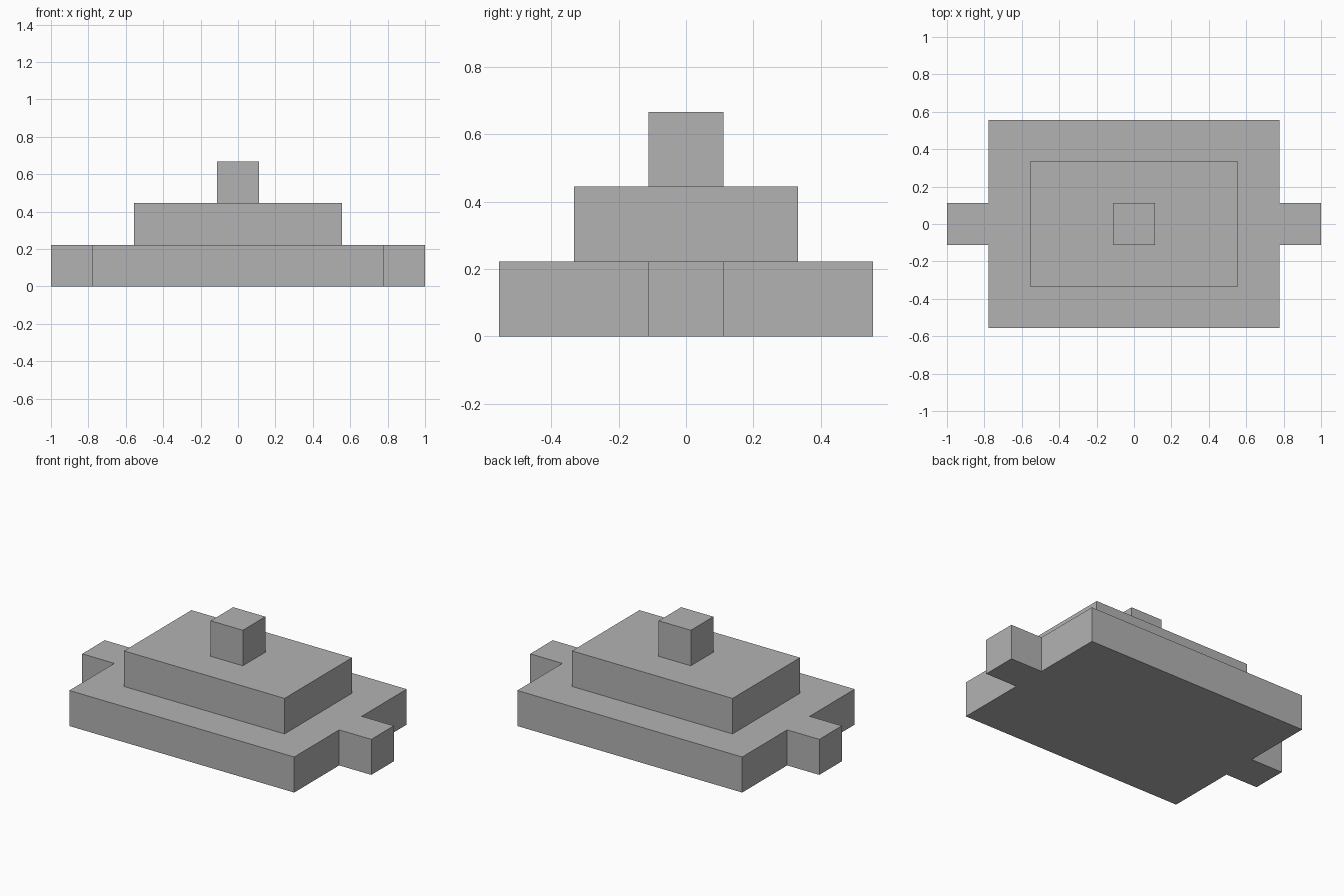
import bpy
import bmesh

cube = bpy.data.objects.get("Cube")
if cube:
    bpy.data.objects.remove(cube, do_unlink=True)

U = 2 / 9  # grid module: every dimension is a whole number of these

grey = bpy.data.materials.new("plain_grey")
grey.use_nodes = True
colour = (0.45, 0.45, 0.45, 1)
grey.diffuse_color = colour
grey.node_tree.nodes["Principled BSDF"].inputs["Base Color"].default_value = colour


def slab(name, outline, level):
    """Extrude a plan outline (in modules) one module up from a level."""
    bm = bmesh.new()
    face = bm.faces.new([bm.verts.new((x * U, y * U, level * U)) for x, y in outline])
    top = bmesh.ops.extrude_face_region(bm, geom=[face])["geom"]
    verts = [v for v in top if isinstance(v, bmesh.types.BMVert)]
    bmesh.ops.translate(bm, verts=verts, vec=(0, 0, U))
    bmesh.ops.recalc_face_normals(bm, faces=bm.faces)
    mesh = bpy.data.meshes.new(name)
    bm.to_mesh(mesh)
    bm.free()
    mesh.materials.append(grey)
    obj = bpy.data.objects.new(name, mesh)
    bpy.context.collection.objects.link(obj)


def rectangle(w, d):
    return [(-w / 2, -d / 2), (w / 2, -d / 2), (w / 2, d / 2), (-w / 2, d / 2)]


# Base slab with a square tab on each end, outlined as one half turned about z
half = [(3.5, -2.5), (3.5, -0.5), (4.5, -0.5), (4.5, 0.5), (3.5, 0.5), (3.5, 2.5)]
slab("base_with_end_tabs", half + [(-x, -y) for x, y in half], 0)

# Stepped tiers
slab("middle_tier", rectangle(5, 3), 1)
slab("top_block", rectangle(1, 1), 2)
